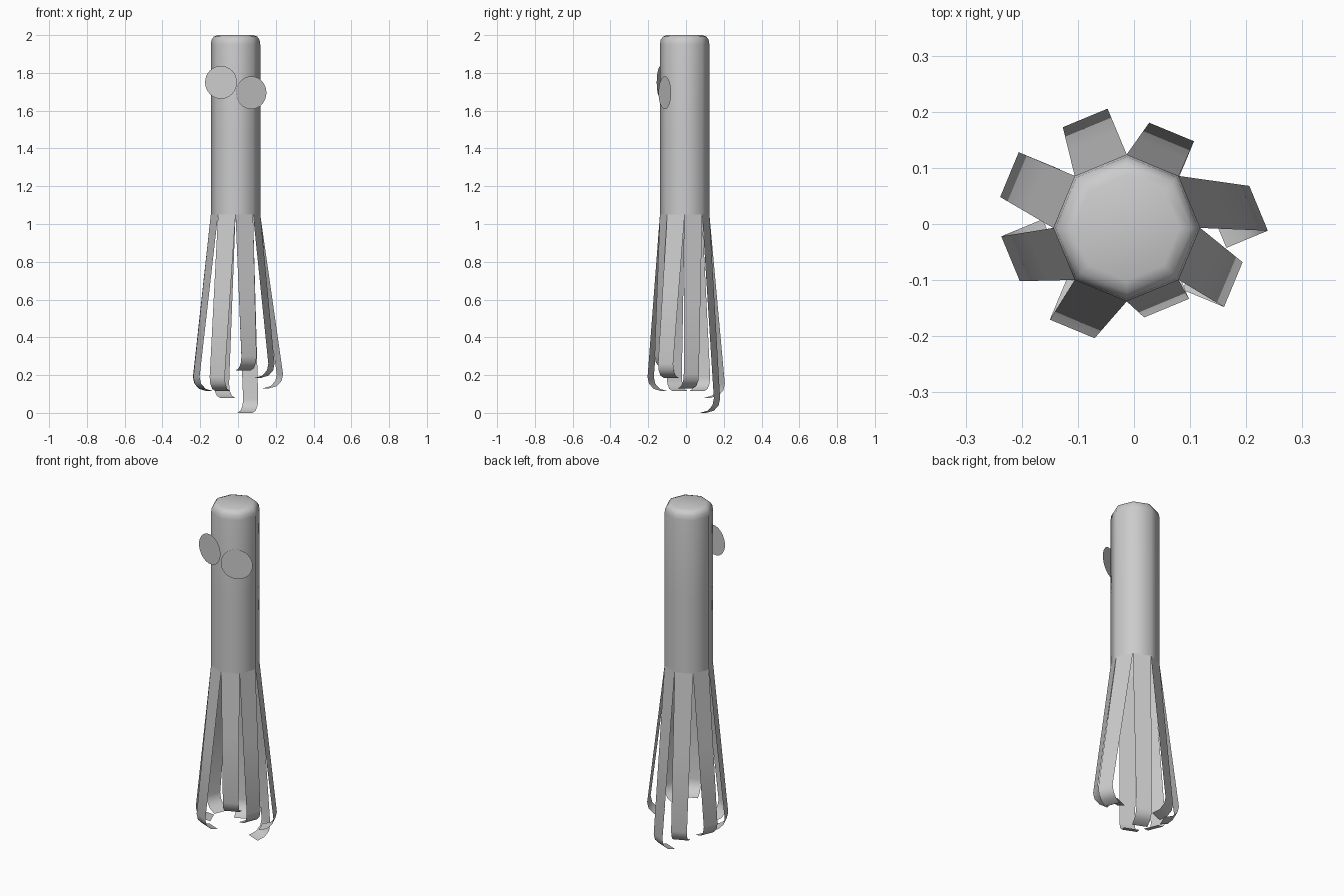
import bpy, math
from mathutils import Vector

if "Cube" in bpy.data.objects:
    bpy.data.objects.remove(bpy.data.objects["Cube"])

CX, CY, R = -0.013, -0.007, 0.131


def make(name, verts, faces, smooth=True):
    me = bpy.data.meshes.new(name)
    me.from_pydata(verts, [], faces)
    me.update()
    ob = bpy.data.objects.new(name, me)
    bpy.context.collection.objects.link(ob)
    for p in me.polygons:
        p.use_smooth = smooth
    return ob


def corner(i, r, z):
    a = math.radians(45 * i)
    return Vector((CX + r * math.cos(a), CY + r * math.sin(a), z))


# octagonal tube body with a rounded, closed top
profile = [(R, 1.05), (R, 1.5), (R, 1.95), (0.127, 1.975), (0.115, 1.992), (0.094, 2.0)]
verts = [corner(i, r, z) for r, z in profile for i in range(8)]
faces = [(k * 8 + i, k * 8 + (i + 1) % 8, k * 8 + 8 + (i + 1) % 8, k * 8 + 8 + i)
         for k in range(len(profile) - 1) for i in range(8)]
faces.append(tuple(range((len(profile) - 1) * 8, len(profile) * 8)))
make("body", verts, faces)

# eight hanging strips: outer mid point (x, y) and lowest z, one per body side
tips = [(0.222, 0.028, 0.13), (0.067, 0.164, 0.0), (-0.087, 0.189, 0.08),
        (-0.222, 0.088, 0.115), (-0.220, -0.062, 0.115), (-0.110, -0.187, 0.115),
        (0.058, -0.150, 0.225), (0.177, -0.108, 0.185)]
# curled end: inward distance, height above the lowest point
curl = [(0.0, 0.075), (0.008, 0.04), (0.035, 0.012), (0.08, 0.0)]
for i, (x, y, z) in enumerate(tips):
    a = math.radians(45 * i + 22.5)
    out = Vector((math.cos(a), math.sin(a), 0))
    side = Vector((-out.y, out.x, 0)) * 0.0432
    tip = Vector((x, y, z))
    p0, p1 = corner(i, R, 1.05), corner(i + 1, R, 1.05)
    end = tip + Vector((0, 0, curl[0][1]))
    rows = [(p0, p1)]
    rows.append((p0.lerp(end - side, 0.5), p1.lerp(end + side, 0.5)))
    for d, h in curl:
        m = tip - out * d + Vector((0, 0, h))
        rows.append((m - side, m + side))
    verts = [v for row in rows for v in row]
    faces = [(2 * k, 2 * k + 2, 2 * k + 3, 2 * k + 1) for k in range(len(rows) - 1)]
    make(f"tentacle_{i + 1}", verts, faces)


# flat round eyes with small pupils stuck on them
def disc(name, centre, angle, r, offset=(0, 0, 0)):
    a = math.radians(angle)
    n = Vector((math.cos(a), math.sin(a), 0))
    u = Vector((-n.y, n.x, 0))
    c = Vector(centre) + u * offset[0] + Vector((0, 0, offset[1])) + n * offset[2]
    ring = [c + r * (math.cos(t) * u + math.sin(t) * Vector((0, 0, 1)))
            for t in (math.tau * k / 32 for k in range(32))]
    make(name, ring, [tuple(range(32))], False)


for side, centre, angle in (("left", (-0.09, -0.134, 1.75), 256),
                            ("right", (0.07, -0.130, 1.695), 292.5)):
    if side == "right":
        centre = (0.07, -0.112, 1.695)
    disc(side + "_eye", centre, angle, 0.087)
    disc(side + "_pupil", centre, angle, 0.04, (-0.025, 0.02, 0.002))
